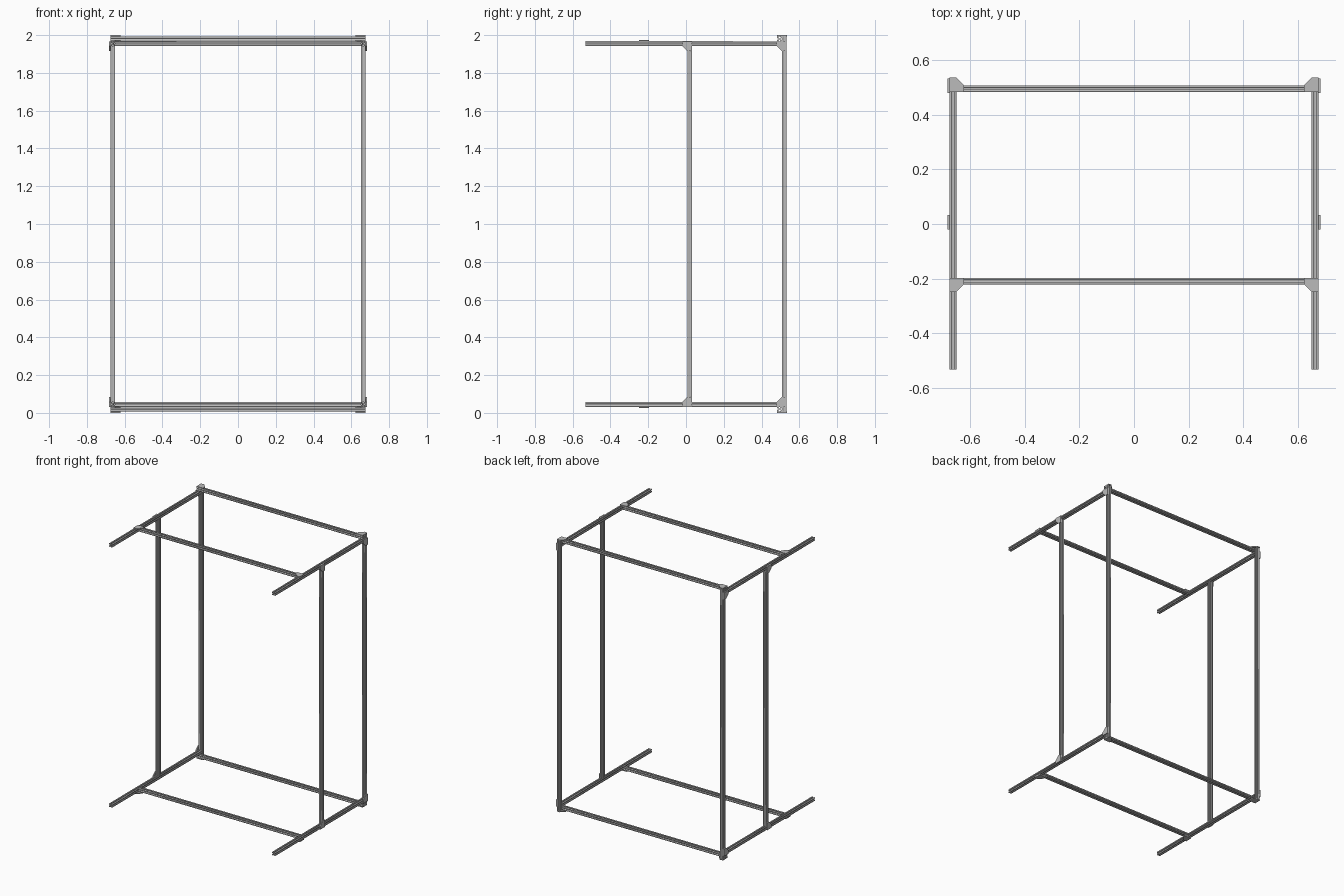
import bpy
import bmesh
import math
from mathutils import Matrix, Vector

cube = bpy.data.objects.get("Cube")
if cube:
    bpy.data.objects.remove(cube, do_unlink=True)


def make_material(name, colour):
    mat = bpy.data.materials.new(name)
    mat.use_nodes = True
    mat.diffuse_color = colour
    bsdf = mat.node_tree.nodes["Principled BSDF"]
    bsdf.inputs["Base Color"].default_value = colour
    return mat


aluminium = make_material("aluminium grey", (0.5, 0.5, 0.5, 1))

S = 0.0245          # bar width
PLATE = 0.0075      # gusset thickness
LEG = 0.0525        # gusset leg length
X_OUT = 0.675       # outer face of the side rails
Y_END = 0.532       # front and back limits
RAIL_TOP = 0.9675   # rail faces measured from mid height
POST_TOP = RAIL_TOP + S
MID_POST_Y = 0.0205
FRONT_RAIL_Y = -0.209
MID = Vector((0, 0, 1))

# One side of the slotted bar section, for a half width of 1
SLOT = [(1, 1), (.27, 1), (.27, .78), (.6, .78), (.28, .42),
        (-.28, .42), (-.6, .78), (-.27, .78), (-.27, 1)]
TURN = {"X": Matrix.Rotation(math.pi / 2, 4, "Y"),
        "Y": Matrix.Rotation(math.pi / 2, 4, "X"),
        "Z": Matrix.Identity(4)}


def add_object(name, mesh):
    mesh.materials.clear()
    mesh.materials.append(aluminium)
    obj = bpy.data.objects.new(name, mesh)
    bpy.context.collection.objects.link(obj)
    return obj


def add_loop(curve, points):
    spline = curve.splines.new("POLY")
    spline.points.add(len(points) - 1)
    for p, (x, y) in zip(spline.points, points):
        p.co = (x, y, 0, 1)
    spline.use_cyclic_u = True


def bar(name, axis, centre, length):
    """Slotted bar with a round bore, centred on a point given from mid height."""
    h = S / 2
    curve = bpy.data.curves.new(name, "CURVE")
    curve.dimensions = "2D"
    curve.fill_mode = "BOTH"
    curve.extrude = length / 2
    outline = []
    for k in range(4):
        c, s = math.cos(k * math.pi / 2), math.sin(k * math.pi / 2)
        outline += [(h * (x * c - y * s), h * (x * s + y * c)) for x, y in SLOT]
    bore = [(h * .2 * math.cos(a * math.pi / 4), h * .2 * math.sin(a * math.pi / 4))
            for a in range(8)]
    add_loop(curve, outline)
    add_loop(curve, bore)
    temp = bpy.data.objects.new(name + "_path", curve)
    bpy.context.collection.objects.link(temp)
    graph = bpy.context.evaluated_depsgraph_get()
    mesh = bpy.data.meshes.new_from_object(temp.evaluated_get(graph))
    bpy.data.objects.remove(temp, do_unlink=True)
    bpy.data.curves.remove(curve)
    mesh.transform(TURN[axis])
    obj = add_object(name, mesh)
    obj.location = Vector(centre) + MID


def gusset(name, corner, along, across, normal):
    """Flat corner plate with two legs and a diagonal between them."""
    a, b, n = Vector(along), Vector(across), Vector(normal)
    base = Vector(corner) + MID
    bm = bmesh.new()
    shape = [(0, 0), (LEG, 0), (LEG, S), (S, LEG), (0, LEG)]
    face = bm.faces.new([bm.verts.new(base + a * u + b * v) for u, v in shape])
    out = bmesh.ops.extrude_face_region(bm, geom=[face])
    moved = [g for g in out["geom"] if isinstance(g, bmesh.types.BMVert)]
    bmesh.ops.translate(bm, verts=moved, vec=n * PLATE)
    bmesh.ops.recalc_face_normals(bm, faces=bm.faces[:])
    mesh = bpy.data.meshes.new(name)
    bm.to_mesh(mesh)
    bm.free()
    add_object(name, mesh)


bar_x = X_OUT - S / 2
rail_z = RAIL_TOP - S / 2
back_y = Y_END - S

# Uprights on both sides
for side, sx in (("left", 1), ("right", -1)):
    bar(side + "_back_post", "Z", (sx * bar_x, Y_END - S / 2, 0), 2 * POST_TOP)
    bar(side + "_middle_post", "Z", (sx * bar_x, MID_POST_Y, 0),
        2 * (RAIL_TOP - S))

# Upper and lower horizontal frames
for level, sz in (("top", 1), ("bottom", -1)):
    bar(level + "_front_rail", "X", (0, FRONT_RAIL_Y, sz * rail_z),
        2 * (X_OUT - S))
    bar(level + "_back_rail", "X", (0, back_y - S / 2, sz * (RAIL_TOP + S / 2)),
        2 * X_OUT)
    for side, sx in (("left", 1), ("right", -1)):
        part = level + "_" + side
        bar(part + "_side_rail", "Y", (sx * bar_x, -S / 2, sz * rail_z),
            Y_END + back_y)
        # Plates on the outer side faces, joining posts to side rails
        for place, y in (("middle", MID_POST_Y + S / 2), ("back", Y_END)):
            gusset(part + "_" + place + "_side_gusset",
                   (sx * X_OUT, y, sz * RAIL_TOP),
                   (0, -1, 0), (0, 0, -sz), (sx, 0, 0))
        # Flat plates on the cross rails
        gusset(part + "_front_flat_gusset",
               (sx * X_OUT, FRONT_RAIL_Y + S / 2, sz * RAIL_TOP),
               (-sx, 0, 0), (0, -1, 0), (0, 0, sz))
        gusset(part + "_back_flat_gusset",
               (sx * X_OUT, back_y - S, sz * POST_TOP),
               (-sx, 0, 0), (0, 1, 0), (0, 0, sz))
